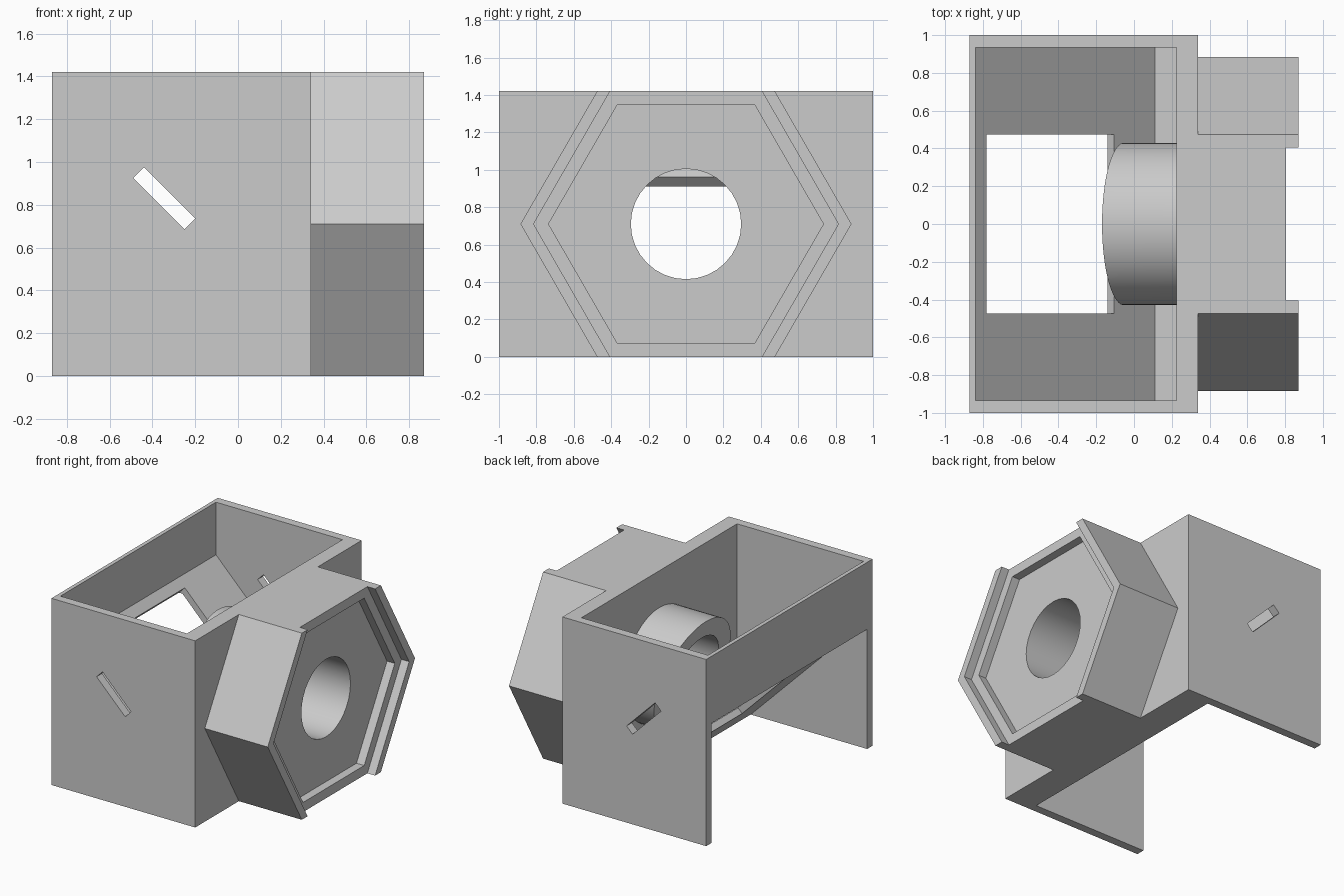
import bpy, bmesh, math
from mathutils import Vector

if "Cube" in bpy.data.objects:
    bpy.data.objects.remove(bpy.data.objects["Cube"])

gray = bpy.data.materials.new("plain_gray")
gray.diffuse_color = (0.6, 0.6, 0.6, 1)
gray.use_nodes = True
gray.node_tree.nodes["Principled BSDF"].inputs["Base Color"].default_value = gray.diffuse_color
MID = 0.71  # height of the socket axis


def prism(name, pts, axis, a, b):
    """Extrude a 2D outline along y (points are x,z) or along x (points are y,z)."""
    place = (lambda p, t: (p[0], t, p[1])) if axis == "y" else (lambda p, t: (t, p[0], p[1]))
    bm = bmesh.new()
    face = bm.faces.new([bm.verts.new(place(p, a)) for p in pts])
    ext = bmesh.ops.extrude_face_region(bm, geom=[face])["geom"]
    shift = Vector(place((0, 0), b - a))
    bmesh.ops.translate(bm, vec=shift, verts=[v for v in ext if isinstance(v, bmesh.types.BMVert)])
    bmesh.ops.recalc_face_normals(bm, faces=bm.faces)
    me = bpy.data.meshes.new(name)
    bm.to_mesh(me)
    bm.free()
    me.materials.append(gray)
    ob = bpy.data.objects.new(name, me)
    bpy.context.collection.objects.link(ob)
    return ob


def ring(r, n):
    return [(r * math.cos(2 * math.pi * i / n), MID + r * math.sin(2 * math.pi * i / n)) for i in range(n)]


def clipped_hex(r, top=1.42):
    """Hexagon pointing sideways, trimmed flat at the top and bottom of the body."""
    h = min(r * math.sqrt(3) / 2, MID)
    w = r - h / math.sqrt(3)
    return [(r, MID), (w, MID + h), (-w, MID + h), (-r, MID), (-w, MID - h), (w, MID - h)]


def combine(target, tool, op):
    mod = target.modifiers.new(op.lower(), "BOOLEAN")
    mod.operation, mod.solver, mod.object = op, "EXACT", tool
    bpy.context.view_layer.objects.active = target
    bpy.ops.object.modifier_apply(modifier=mod.name)
    bpy.data.objects.remove(tool)


# Housing: thin left wall, sloped floor, thick right wall
housing = prism("housing", [(-0.87, 1.42), (-0.84, 1.42), (-0.84, 1.02), (0.11, 0.07), (0.225, 0.07),
                            (0.225, 1.42), (0.34, 1.42), (0.34, 0), (0.11, 0), (-0.80, 0.91),
                            (-0.87, 0.91)], "y", -0.97, 0.97)

# Square window through the sloped floor, cut square to it
d = 0.1
window = prism("window_cutter", [(-0.78 + d, 0.96 + d), (-0.105 + d, 0.285 + d),
                                 (-0.105 - d, 0.285 - d), (-0.78 - d, 0.96 - d)], "y", -0.475, 0.475)
combine(housing, window, "DIFFERENCE")

# Full-height end panels
for s in (-1, 1):
    panel = prism("end_panel", [(-0.87, 0), (0.34, 0), (0.34, 1.42), (-0.87, 1.42)], "y", s * 0.935, s)
    combine(housing, panel, "UNION")

# Slanted slot through both end panels
slot = prism("slot_cutter", [(-0.49, 0.925), (-0.44, 0.975), (-0.2, 0.735), (-0.25, 0.685)], "y", -1.2, 1.2)
combine(housing, slot, "DIFFERENCE")

# Inner tube with a tilted end
tube = prism("tube", ring(0.43, 48), "x", -0.053, 0.28)
for v in tube.data.vertices:
    if v.co.x < 0:
        v.co.x -= (v.co.z - MID) * 0.27
combine(housing, tube, "UNION")

# Hexagonal socket with two stepped recesses
combine(housing, prism("socket", clipped_hex(0.885), "x", 0.30, 0.87), "UNION")
opening = prism("rim_cutter", [(0.815, MID), (0.40, 1.43), (-0.40, 1.43), (-0.815, MID),
                               (-0.40, -0.01), (0.40, -0.01)], "x", 0.805, 1.0)
combine(housing, opening, "DIFFERENCE")
combine(housing, prism("recess_cutter", clipped_hex(0.735), "x", 0.74, 1.0), "DIFFERENCE")

# Round bore through socket and tube
combine(housing, prism("bore_cutter", ring(0.295, 32), "x", -0.22, 1.0), "DIFFERENCE")

bpy.ops.object.select_all(action="DESELECT")
housing.select_set(True)
bpy.context.view_layer.objects.active = housing
bpy.ops.object.shade_smooth_by_angle(angle=math.radians(25))
